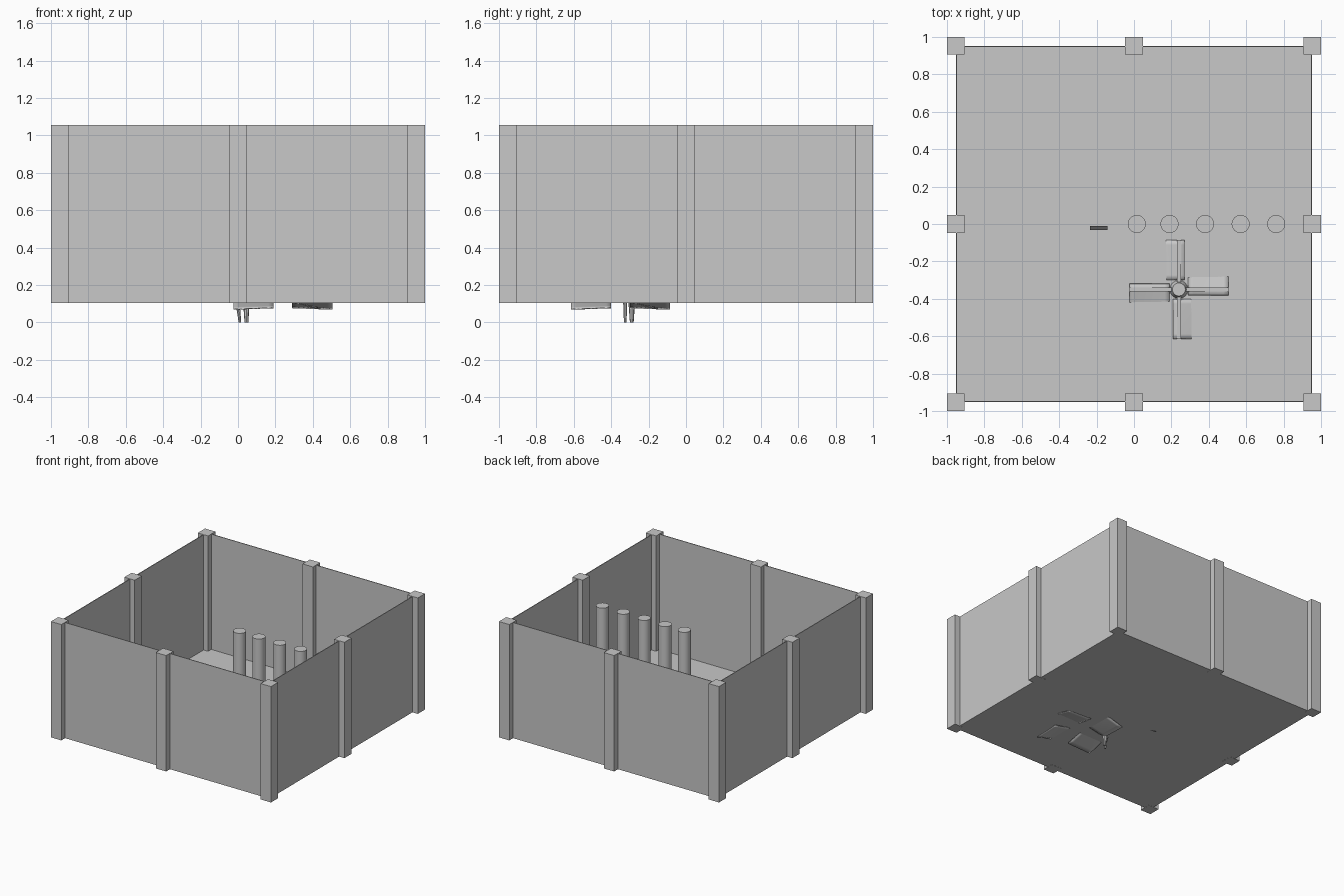
import bpy, bmesh, math
from mathutils import Matrix, Vector

cube = bpy.data.objects.get("Cube")
if cube:
    bpy.data.objects.remove(cube, do_unlink=True)


def material(name, value):
    m = bpy.data.materials.new(name)
    m.use_nodes = True
    col = (value, value, value, 1)
    m.diffuse_color = col
    m.node_tree.nodes["Principled BSDF"].inputs["Base Color"].default_value = col
    return m


GREY = material("plain grey", 0.58)
DARK = material("dark grey", 0.10)

BASE, TOP = 0.105, 1.055      # floor level and wall top
EDGE = 0.95                   # wall and post centre line


def finish(name, bm, mat=GREY, smooth=False):
    me = bpy.data.meshes.new(name)
    bm.to_mesh(me)
    bm.free()
    ob = bpy.data.objects.new(name, me)
    bpy.context.collection.objects.link(ob)
    me.materials.append(mat)
    if smooth:
        bpy.ops.object.select_all(action='DESELECT')
        ob.select_set(True)
        bpy.context.view_layer.objects.active = ob
        bpy.ops.object.shade_smooth_by_angle(angle=math.radians(40))
    return ob


def box(name, lo, hi, mat=GREY):
    lo, hi = Vector(lo), Vector(hi)
    bm = bmesh.new()
    bmesh.ops.create_cube(bm, size=1, matrix=Matrix.Translation((lo + hi) / 2)
                          @ Matrix.Diagonal((*(hi - lo), 1)))
    return finish(name, bm, mat)


def rod(name, x, y, z0, z1, r0, r1, sides=32, lean=0.0):
    bm = bmesh.new()
    bmesh.ops.create_cone(bm, cap_ends=True, segments=sides, radius1=r0, radius2=r1,
                          depth=z1 - z0,
                          matrix=Matrix.Translation((x, y, (z0 + z1) / 2))
                          @ Matrix.Rotation(lean, 4, 'Y'))
    return finish(name, bm, smooth=sides > 12)


# Floor and thin walls
T = 0.003
box("floor", (-EDGE, -EDGE, BASE), (EDGE, EDGE, BASE + T))
for s, side in ((-1, "front"), (1, "back")):
    box(side + "_wall", (-EDGE, s * EDGE - T, BASE), (EDGE, s * EDGE + T, TOP))
for s, side in ((-1, "right"), (1, "left")):
    box(side + "_wall", (s * EDGE - T, -EDGE, BASE), (s * EDGE + T, EDGE, TOP))

# Posts at the corners and the middle of each wall
H = 0.047
for i in (-1, 0, 1):
    for j in (-1, 0, 1):
        if i or j:
            x, y = i * 0.953, j * 0.953
            box("wall_post", (x - H, y - H, BASE - 0.001), (x + H, y + H, TOP + 0.001))

# Row of round pillars
for x in (0.015, 0.19, 0.38, 0.57, 0.76):
    rod("pillar", x, 0, BASE, 0.87, 0.048, 0.048)

# Small dark slab on the floor
box("small_slab", (-0.235, -0.032, BASE), (-0.143, -0.01, 0.20), DARK)

# Four-bladed rotor lying on the floor, each blade dipping through it
CX, CY, REACH = 0.24, -0.35, 0.265
NU, NV = 8, 6
for k in range(4):
    turn = Matrix.Translation((CX, CY, 0)) @ Matrix.Rotation(k * math.pi / 2, 4, 'Z')
    bm = bmesh.new()
    rows = []
    for a in range(NU + 1):
        u = 0.05 + (REACH - 0.05) * a / NU
        row = []
        for b in range(NV + 1):
            v = -0.03 + 0.23 * b / NV
            z = BASE + 0.032 * (0.08 - v) / 0.12 * (0.75 + 0.25 * a / NU)
            row.append(bm.verts.new(turn @ Vector((u, v, z))))
        rows.append(row)
    for a in range(NU):
        for b in range(NV):
            bm.faces.new((rows[a][b], rows[a + 1][b], rows[a + 1][b + 1], rows[a][b + 1]))
    blade = finish("rotor_blade", bm, smooth=True)
    thick = blade.modifiers.new("thickness", 'SOLIDIFY')
    thick.thickness = 0.005

    # Spar along the raised edge of the blade
    bm = bmesh.new()
    bmesh.ops.create_cube(bm, size=1, matrix=turn @ Matrix.Translation((REACH / 2, 0, 0.126))
                          @ Matrix.Diagonal((REACH, 0.022, 0.016, 1)))
    finish("rotor_spar", bm)

rod("rotor_hub", CX, CY, BASE, 0.15, 0.05, 0.035, 16)

# Two thin prongs hanging below one blade
rod("outer_prong", 0.004, -0.325, 0.0, 0.11, 0.007, 0.011, 8, -0.12)
rod("inner_prong", 0.045, -0.29, 0.0, 0.11, 0.010, 0.018, 8)
